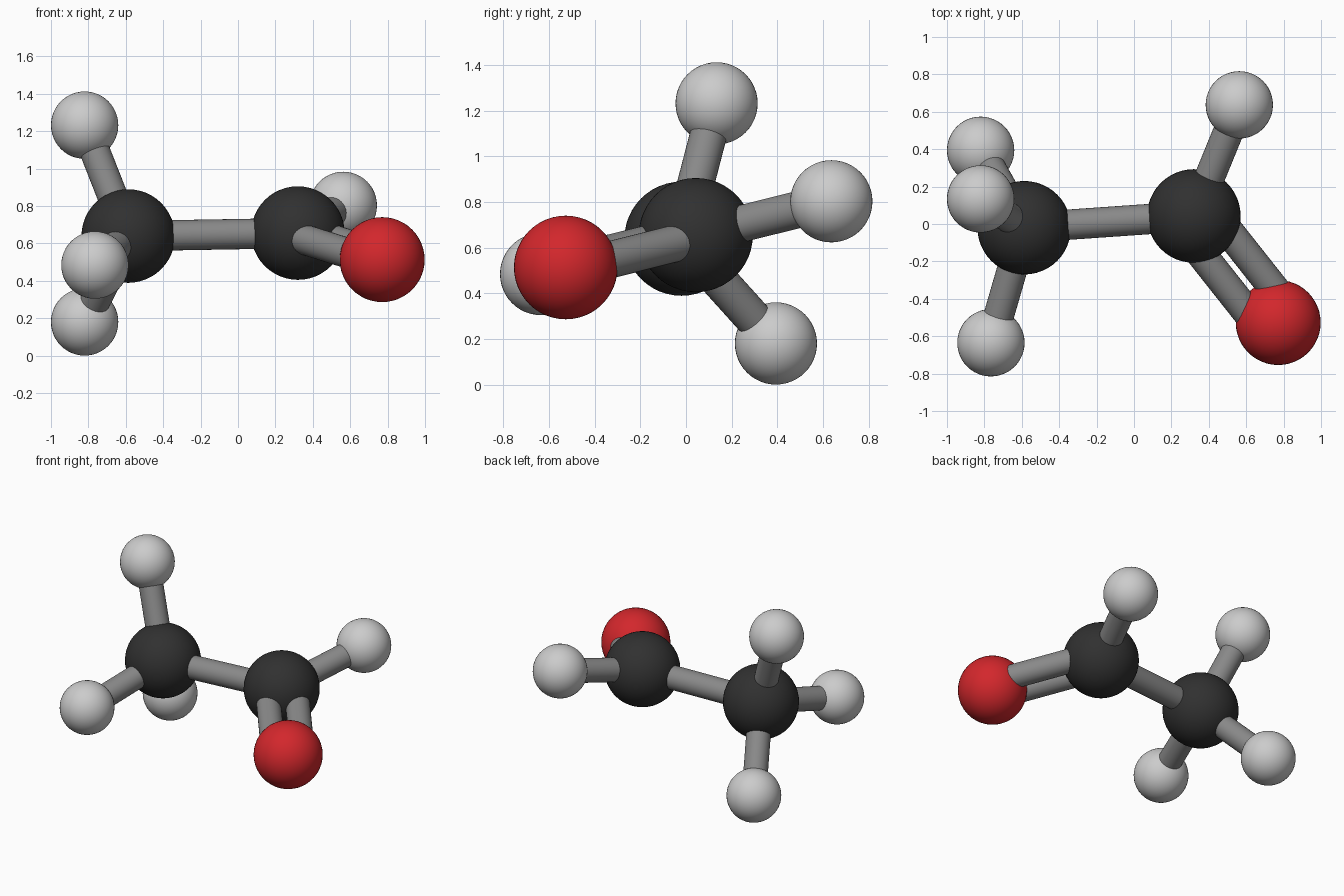
import bpy
from mathutils import Vector

if "Cube" in bpy.data.objects:
    bpy.data.objects.remove(bpy.data.objects["Cube"])


def material(name, rgb):
    m = bpy.data.materials.new(name)
    m.diffuse_color = (*rgb, 1)
    m.use_nodes = True
    m.node_tree.nodes["Principled BSDF"].inputs["Base Color"].default_value = m.diffuse_color
    return m


BLACK = material("carbon_black", (0.03, 0.03, 0.03))
RED = material("oxygen_red", (0.65, 0.02, 0.025))
WHITE = material("hydrogen_light_grey", (0.6, 0.6, 0.6))
GREY = material("bond_grey", (0.25, 0.25, 0.25))

# Atom name: centre, radius, material
ATOMS = {
    "methyl_carbon": ((-0.587, -0.02, 0.639), 0.25, BLACK),
    "carbonyl_carbon": ((0.32, 0.043, 0.655), 0.25, BLACK),
    "oxygen": ((0.771, -0.527, 0.513), 0.227, RED),
    "carbonyl_hydrogen": ((0.563, 0.637, 0.803), 0.18, WHITE),
    "upper_hydrogen": ((-0.82, 0.134, 1.232), 0.18, WHITE),
    "lower_hydrogen": ((-0.82, 0.394, 0.18), 0.18, WHITE),
    "front_hydrogen": ((-0.765, -0.635, 0.484), 0.18, WHITE),
}

# Bonds: two atoms and the bond order
BONDS = [
    ("methyl_carbon", "carbonyl_carbon", 1),
    ("carbonyl_carbon", "oxygen", 2),
    ("carbonyl_carbon", "carbonyl_hydrogen", 1),
    ("methyl_carbon", "upper_hydrogen", 1),
    ("methyl_carbon", "lower_hydrogen", 1),
    ("methyl_carbon", "front_hydrogen", 1),
]
BOND_RADIUS = 0.081
DOUBLE_OFFSET = 0.095


def finish(name, mat):
    ob = bpy.context.object
    ob.name = name
    ob.data.materials.append(mat)
    bpy.ops.object.shade_smooth_by_angle()


def bond(name, a, b):
    d = b - a
    bpy.ops.mesh.primitive_cylinder_add(
        vertices=32, radius=BOND_RADIUS, depth=d.length, location=(a + b) / 2,
        rotation=d.to_track_quat('Z', 'Y').to_euler())
    finish(name, GREY)


# Atom balls
for name, (centre, radius, mat) in ATOMS.items():
    bpy.ops.mesh.primitive_uv_sphere_add(segments=48, ring_count=24,
                                         radius=radius, location=centre)
    finish(name, mat)

# Bond sticks; a double bond is a pair set side by side horizontally
for first, second, order in BONDS:
    a, b = Vector(ATOMS[first][0]), Vector(ATOMS[second][0])
    if order == 1:
        bond(f"bond_to_{second}", a, b)
    else:
        side = (b - a).cross(Vector((0, 0, 1))).normalized() * DOUBLE_OFFSET
        for label, s in (("left", 1), ("right", -1)):
            bond(f"{label}_double_bond_to_{second}", a + side * s, b + side * s)
